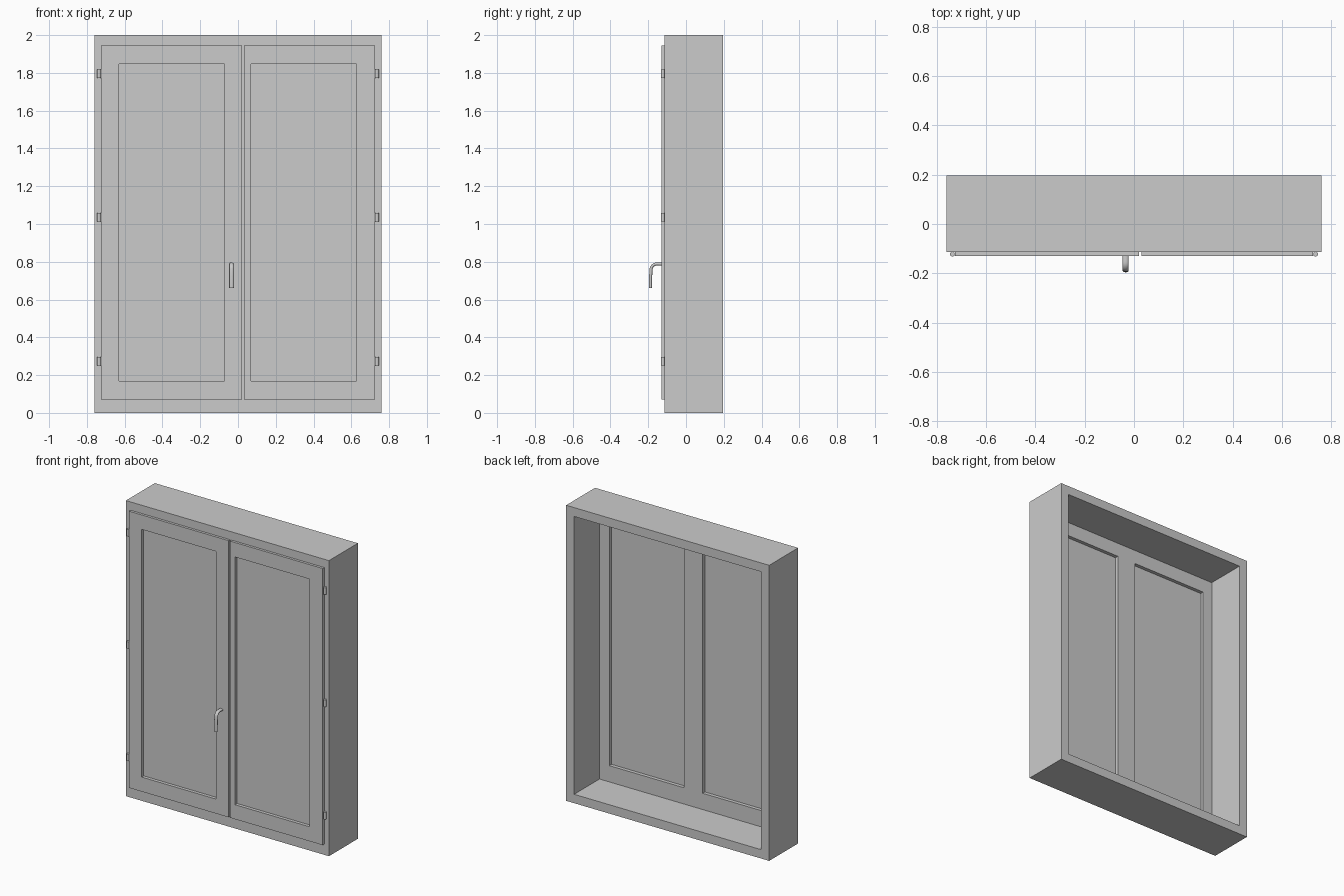
import bpy, bmesh, math
from mathutils import Vector

if "Cube" in bpy.data.objects:
    bpy.data.objects.remove(bpy.data.objects["Cube"])

FRONT, FLANGE, SASH_BACK, BACK = -0.13, -0.113, -0.075, 0.196


def make(name, bm):
    bmesh.ops.recalc_face_normals(bm, faces=bm.faces)
    me = bpy.data.meshes.new(name)
    bm.to_mesh(me)
    bm.free()
    ob = bpy.data.objects.new(name, me)
    bpy.context.collection.objects.link(ob)
    return ob


def loft(name, loops, closed):
    """Skin equal-sized loops; closed wraps last to first, otherwise caps ends."""
    bm = bmesh.new()
    rows = [[bm.verts.new(p) for p in loop] for loop in loops]
    n = len(rows[0])
    pairs = list(zip(rows, rows[1:]))
    if closed:
        pairs.append((rows[-1], rows[0]))
    else:
        bm.faces.new(rows[0])
        bm.faces.new(rows[-1])
    for a, b in pairs:
        for i in range(n):
            j = (i + 1) % n
            bm.faces.new((a[i], a[j], b[j], b[i]))
    return make(name, bm)


def rect(r, y):
    x0, x1, z0, z1 = r
    return [(x0, y, z0), (x1, y, z0), (x1, y, z1), (x0, y, z1)]


# Deep outer frame
outer, opening = (-0.76, 0.76, 0, 2), (-0.70, 0.70, 0.06, 1.94)
loft("outer_frame", [rect(outer, FLANGE), rect(outer, BACK),
                     rect(opening, BACK), rect(opening, FLANGE)], True)

# Two sashes: overlapping front flange, stepped body, recessed pane
sashes = {
    "left": ((-0.725, 0.02), (-0.70, 0.02), (-0.63, -0.072)),
    "right": ((0.031, 0.725), (0.02, 0.70), (0.069, 0.627)),
}
for side, (fl, body, hole) in sashes.items():
    f = (*fl, 0.072, 1.944)
    b = (*body, 0.06, 1.94)
    h = (*hole, 0.17, 1.846)
    loft(side + "_sash", [rect(f, FRONT), rect(f, FLANGE), rect(b, FLANGE),
                          rect(b, SASH_BACK), rect(h, SASH_BACK), rect(h, FRONT)], True)
    loft(side + "_pane", [rect(h, -0.108), rect(h, -0.099)], False)

# Hinge barrels, three per side
for sx, side in ((-1, "left"), (1, "right")):
    for k, z in enumerate((0.274, 1.035, 1.795)):
        bpy.ops.mesh.primitive_cylinder_add(vertices=16, radius=0.01, depth=0.046,
                                            location=(sx * 0.736, -0.122, z))
        ob = bpy.context.object
        ob.name = f"{side}_hinge_{k + 1}"
        bpy.ops.object.shade_smooth_by_angle(angle=math.radians(40))

# Curved lever handle: flattened oval swept along a bent path
path = [(-0.128, 0.787), (-0.150, 0.788)]
for i in range(9):
    a = math.radians(90 + i * 10)
    path.append((-0.155 + 0.03 * math.cos(a), 0.758 + 0.03 * math.sin(a)))
path += [(-0.187, 0.725), (-0.188, 0.69), (-0.188, 0.66)]
pts = [Vector((-0.034, y, z)) for y, z in path]
loops = []
for i, p in enumerate(pts):
    t = (pts[min(i + 1, len(pts) - 1)] - pts[max(i - 1, 0)]).normalized()
    if i == len(pts) - 1:
        t = Vector((0, 0, -1))
    side = Vector((1, 0, 0))
    up = side.cross(t)
    loops.append([p + side * 0.0125 * math.cos(a) + up * 0.008 * math.sin(a)
                  for a in (k * math.tau / 16 for k in range(16))])
handle = loft("handle", loops, False)
bpy.ops.object.select_all(action='DESELECT')
handle.select_set(True)
bpy.context.view_layer.objects.active = handle
bpy.ops.object.shade_smooth_by_angle(angle=math.radians(40))
